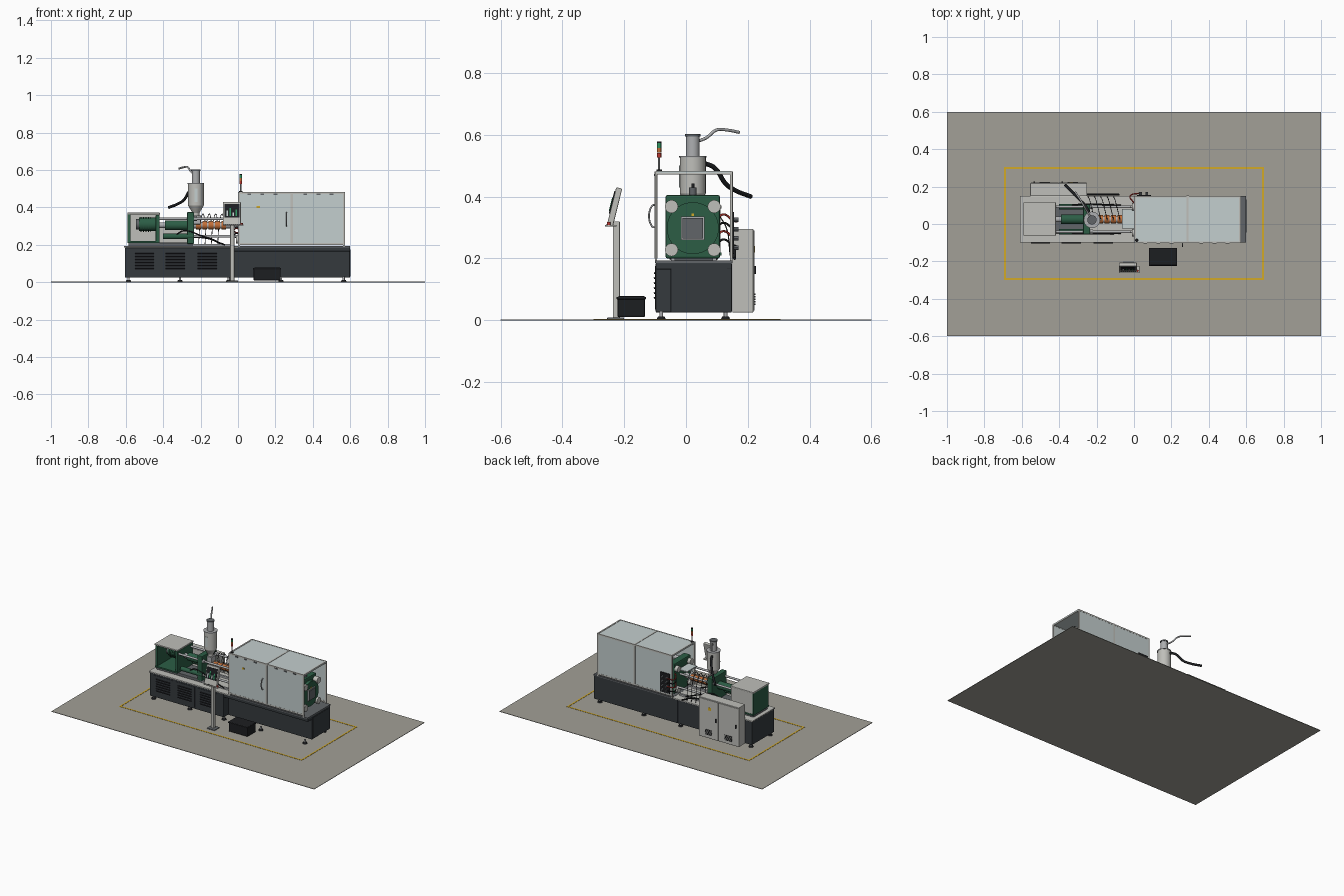
import bpy, math
from mathutils import Vector

if "Cube" in bpy.data.objects:
    bpy.data.objects.remove(bpy.data.objects["Cube"])

MATS = {}
COLORS = dict(floor=(.36,.35,.31), dark=(.035,.042,.048), black=(.012,.013,.015), grey=(.52,.52,.49),
              steel=(.42,.43,.44), green=(.025,.11,.06), glass=(.55,.62,.62), yellow=(.65,.4,.02),
              orange=(.55,.16,.04), red=(.5,.04,.03), lamp=(.03,.3,.12), mid=(.12,.13,.14))

def paint(o, name, col):
    o.name = name
    if col not in MATS:
        m = bpy.data.materials.new(col)
        m.diffuse_color = (*COLORS[col], 1)
        m.use_nodes = True
        m.node_tree.nodes["Principled BSDF"].inputs["Base Color"].default_value = m.diffuse_color
        MATS[col] = m
    o.data.materials.append(MATS[col])
    return o

def box(name, x0, x1, y0, y1, z0, z1, col, bevel=0, rot=(0, 0, 0)):
    bpy.ops.mesh.primitive_cube_add(size=1, location=((x0+x1)/2, (y0+y1)/2, (z0+z1)/2), rotation=rot)
    o = bpy.context.object
    o.scale = (x1-x0, y1-y0, z1-z0)
    bpy.ops.object.transform_apply(location=False, rotation=False, scale=True)
    if bevel:
        b = o.modifiers.new("bevel", 'BEVEL')
        b.width, b.segments = bevel, 2
    return paint(o, name, col)

def rod(name, a, b, r, col, r2=None, sides=24):
    a, b = Vector(a), Vector(b)
    bpy.ops.mesh.primitive_cone_add(vertices=sides, radius1=r, radius2=r if r2 is None else r2,
                                    depth=(b-a).length, location=(a+b)/2)
    o = bpy.context.object
    o.rotation_euler = (b-a).to_track_quat('Z', 'Y').to_euler()
    bpy.ops.object.shade_smooth_by_angle()
    return paint(o, name, col)

def tube(name, pts, r, col):
    c = bpy.data.curves.new(name, 'CURVE')
    c.dimensions, c.bevel_depth, c.bevel_resolution, c.use_fill_caps = '3D', r, 3, True
    s = c.splines.new('BEZIER')
    s.bezier_points.add(len(pts)-1)
    for p, q in zip(s.bezier_points, pts):
        p.co = q
        p.handle_left_type = p.handle_right_type = 'AUTO'
    o = bpy.data.objects.new(name, c)
    bpy.context.collection.objects.link(o)
    return paint(o, name, col)

# Floor slab and safety line
box("floor_slab", -1, 1, -.6, .6, 0, .003, 'floor')
for y in (-.295, .3):
    box("safety_line_long", -.695, .695, y-.005, y+.005, .002, .0045, 'yellow')
for x in (-.69, .69):
    box("safety_line_short", x-.005, x+.005, -.29, .295, .002, .0045, 'yellow')

# Machine base: injection end full width, clamp end recessed under a top slab
box("injection_base", -.605, -.04, -.098, .148, .025, .185, 'dark', .004)
box("clamp_base", -.04, .598, -.05, .148, .025, .185, 'dark', .003)
box("clamp_base_top", -.04, .6, -.098, .148, .165, .187, 'dark', .003)
box("base_end_panel", .598, .602, -.045, .132, .03, .175, 'dark')
box("injection_base_deck", -.61, 0, -.1, .15, .185, .193, 'grey', .002)
box("clamp_base_deck", 0, .6, -.1, .15, .185, .193, 'mid')
for x in (-.585, -.31, -.05, .23, .565):
    for y in (-.08, .128):
        rod("foot_pad", (x, y, .003), (x, y, .012), .015, 'black', .011)
        rod("foot_stem", (x, y, .01), (x, y, .03), .006, 'steel', sides=12)
for x in (-.5, -.335, -.165):
    box("base_access_panel", x-.075, x+.075, -.1, -.097, .035, .175, 'dark')
    for i in range(6):
        box("louver", x-.052, x+.052, -.104, -.099, .07+i*.016, .075+i*.016, 'black', rot=(.5, 0, 0))

# Injection unit: drive housing and canopy
box("drive_bed", -.585, -.24, -.05, .1, .193, .212, 'mid', .003)
box("drive_floor", -.59, -.42, -.06, .115, .21, .22, 'green')
box("drive_end_plate", -.59, -.575, -.055, .11, .21, .362, 'green')
box("drive_back_plate", -.585, -.42, .105, .112, .22, .362, 'grey')
box("drive_canopy", -.592, -.418, -.062, .115, .362, .372, 'grey', .002)
box("drive_platen", -.44, -.42, -.055, .11, .21, .36, 'green', .003)
rod("drive_motor", (-.53, .025, .31), (-.44, .025, .31), .035, 'green')
for i in range(5):
    rod("motor_fin", (-.52+i*.013, .025, .31), (-.516+i*.013, .025, .31), .04, 'green')
rod("motor_cap", (-.545, .025, .31), (-.53, .025, .31), .028, 'mid')

# Carriage, cylinders and guide rods
rod("injection_cylinder", (-.39, .025, .305), (-.26, .025, .305), .026, 'green')
rod("injection_screw_shaft", (-.43, .025, .305), (-.38, .025, .305), .015, 'steel')
box("feed_platen", -.272, -.235, -.055, .105, .205, .375, 'green', .004)
for y in (-.042, .092):
    rod("carriage_cylinder", (-.4, y, .245), (-.235, y, .245), .015, 'green')
    rod("carriage_rod", (-.24, y, .245), (.02, y, .245), .007, 'steel', sides=16)
    rod("upper_guide_rod", (-.43, y, .34), (-.02, y, .34), .007, 'steel', sides=16)
    rod("rod_nut", (-.24, y, .34), (-.22, y, .34), .013, 'steel', sides=6)
    box("linear_rail", -.42, -.02, y-.007, y+.007, .193, .205, 'steel')

# Barrel with heater bands
rod("barrel", (-.24, .025, .305), (-.02, .025, .305), .017, 'steel')
rod("nozzle", (-.02, .025, .305), (.02, .025, .305), .013, 'steel', .005)
for i in range(5):
    x = -.225+i*.034
    rod("heater_band", (x, .025, .305), (x+.026, .025, .305), .022, 'orange')
    box("heater_terminal", x+.009, x+.017, .018, .032, .325, .335, 'grey')
    tube("heater_wire", [(x+.013, .025, .333), (x+.005, .06, .365), (x-.01, .12, .32), (x-.02, .145, .2)], .0018, 'black')
box("barrel_guard", -.065, 0, -.025, .08, .355, .362, 'glass')
box("feed_throat", -.25, -.2, 0, .05, .31, .355, 'steel', .003)

# Hopper, loader and material hoses
hx, hy = -.225, .022
rod("hopper_neck", (hx, hy, .35), (hx, hy, .37), .018, 'grey')
rod("hopper_flange", (hx, hy, .352), (hx, hy, .358), .027, 'steel')
rod("hopper_cone", (hx, hy, .37), (hx, hy, .41), .018, 'grey', .042)
rod("hopper_body", (hx, hy, .41), (hx, hy, .528), .042, 'grey')
rod("hopper_lid", (hx, hy, .526), (hx, hy, .532), .044, 'steel')
rod("loader_body", (hx, hy, .53), (hx, hy, .595), .022, 'steel')
rod("loader_cap", (hx, hy, .594), (hx, hy, .602), .025, 'mid')
box("hopper_sight_glass", hx-.008, hx+.008, hy-.044, hy-.038, .43, .5, 'glass')
tube("vacuum_pipe", [(-.23, .035, .578), (-.25, .065, .59), (-.27, .1, .616), (-.29, .135, .615), (-.315, .172, .608)], .005, 'steel')
tube("feed_hose", [(-.24, .06, .508), (-.255, .09, .495), (-.29, .13, .44), (-.32, .16, .42), (-.37, .21, .4)], .0075, 'black')

# Clamp unit
cy, cz = .022, .298
for x0, x1, n in ((.01, .06, "fixed_platen"), (.22, .27, "moving_platen"), (.47, .52, "end_platen")):
    box(n, x0, x1, cy-.088, cy+.088, .2, .405, 'green', .006)
rod("end_platen_disc", (.52, cy, cz), (.54, cy, cz), .084, 'green', sides=40)
box("ejector_frame", .54, .546, cy-.038, cy+.038, cz-.038, cz+.038, 'steel')
box("ejector_block", .54, .552, cy-.033, cy+.033, cz-.033, cz+.033, 'mid')
rod("clamp_ram", (.27, cy, cz), (.47, cy, cz), .045, 'steel')
box("mould_fixed_half", .06, .12, cy-.055, cy+.055, .24, .355, 'steel', .003)
box("mould_moving_half", .16, .22, cy-.055, cy+.055, .24, .355, 'steel', .003)
for y in (cy-.069, cy+.069):
    for z in (cz-.07, cz+.07):
        rod("tie_bar", (-.01, y, z), (.54, y, z), .013, 'steel')
        rod("tie_bar_nut", (.52, y, z), (.553, y, z), .021, 'grey')
        rod("tie_bar_front_nut", (-.012, y, z), (.01, y, z), .02, 'grey')
rod("lubrication_pot", (.495, cy, .405), (.495, cy, .43), .012, 'mid')
rod("lubrication_cap", (.495, cy, .43), (.495, cy, .442), .005, 'black')
box("warning_label", .54, .543, cy-.004, cy+.004, .337, .345, 'yellow')

# Safety enclosure: open-ended frame with sliding doors
X0, X1, Y0, Y1, Z0, Z1 = 0, .572, -.097, .147, .2, .482
for y in (Y0, Y1):
    for x in (X0, X1-.01):
        box("enclosure_post", x, x+.01, y-.004, y+.004, .19, Z1, 'grey')
    for z in (Z0, Z1-.01):
        box("enclosure_rail", X0, X1, y-.004, y+.004, z, z+.01, 'grey')
    for x0, x1 in ((.008, .284), (.29, .564)):
        box("enclosure_door", x0, x1, y-.003, y+.003, Z0+.004, Z1-.008, 'glass')
    box("door_stile", .281, .293, y-.005, y+.005, Z0, Z1, 'grey')
for x in (X0, .282, X1-.01):
    box("enclosure_cross_bar", x, x+.01, Y0, Y1, Z1-.01, Z1+.001, 'grey')
box("enclosure_roof", X0, X1, Y0, Y1, Z1-.006, Z1-.001, 'glass')
tube("door_handle", [(.26, -.099, .3), (.26, -.11, .304), (.26, -.11, .37), (.26, -.099, .374)], .003, 'steel')
box("door_label", .1, .118, -.102, -.099, .397, .409, 'yellow')
for x in (.05, .12, .19, .35, .42, .49):
    box("door_roller", x, x+.02, -.104, -.098, .466, .474, 'mid')

# Rear valve manifold with hoses
box("manifold_plate", .015, .09, .148, .156, .215, .35, 'black', .002)
for z in (.235, .265, .295, .325):
    for x in (.035, .068):
        rod("manifold_port", (x, .155, z), (x, .17, z), .007, 'mid', sides=12)
for i, col in enumerate(('red', 'black', 'red', 'black')):
    z = .33-i*.027
    tube("cooling_hose", [(.02, .1, z), (-.01, .125, z+.012), (-.02, .15, z-.005), (.03, .165, z-.01)], .0035, col)
tube("rear_cable_run", [(-.39, .157, .22), (-.3, .157, .235), (-.16, .157, .235), (-.08, .157, .2)], .005, 'black')
for y in (-.05, .1):
    tube("hydraulic_hose", [(-.33, y, .255), (-.29, y*1.05, .275), (-.2, y*1.05, .25), (-.07, y, .2)], .004, 'black')

# Electrical cabinet
box("electrical_cabinet", -.555, -.25, .15, .218, .025, .296, 'grey', .003)
for x0 in (-.55, -.4):
    box("cabinet_door", x0, x0+.145, .217, .222, .032, .29, 'grey', .001)
    for i in range(5):
        box("cabinet_vent", x0+.045, x0+.1, .221, .224, .05+i*.008, .054+i*.008, 'black')
    box("cabinet_lock", x0+.012, x0+.02, .221, .226, .15, .175, 'black')
box("cabinet_label", -.345, -.325, .221, .2235, .22, .24, 'yellow')

# Operator console on post
box("console_foot", -.06, 0, -.255, -.2, .003, .009, 'mid', .002)
box("console_post", -.042, -.02, -.236, -.214, .008, .32, 'grey', .002)
t = -math.radians(14)
box("console_case", -.08, .015, -.241, -.221, .305, .43, 'grey', .003, (t, 0, 0))
c, s = math.cos(t), math.sin(t)
def on_console(name, x0, x1, v0, v1, col, d=.0115):
    v = (v0+v1)/2
    y, z = -.231-d*c-v*s, .3675-d*s+v*c
    box(name, x0, x1, y-.0015, y+.0015, z-(v1-v0)/2, z+(v1-v0)/2, col, 0, (t, 0, 0))
on_console("console_screen", -.072, .007, -.025, .05, 'black')
for i, h in enumerate((.03, .045, .02, .036)):
    on_console("screen_bar", -.062+i*.016, -.054+i*.016, -.018, -.018+h, 'lamp' if i % 2 else 'glass', .0135)
box("console_key_shelf", -.08, .03, -.262, -.225, .303, .309, 'grey', .002)
for i in range(8):
    box("console_key", -.073+i*.011, -.065+i*.011, -.257, -.247, .308, .312, 'black')
rod("emergency_stop", (.02, -.25, .308), (.02, -.25, .318), .006, 'red', sides=16)

# Signal tower
rod("signal_base", (.015, -.087, .48), (.015, -.087, .487), .009, 'black')
rod("signal_pole", (.015, -.087, .485), (.015, -.087, .526), .003, 'steel', sides=12)
for i, col in enumerate(('red', 'orange', 'lamp')):
    rod("signal_lamp", (.015, -.087, .526+i*.016), (.015, -.087, .541+i*.016), .007, col)
rod("signal_cap", (.015, -.087, .573), (.015, -.087, .578), .007, 'black')

# Parts bin
box("parts_bin", .083, .228, -.222, -.132, .01, .078, 'black', .005)
box("parts_bin_rim", .08, .231, -.225, -.129, .068, .076, 'black', .002)
